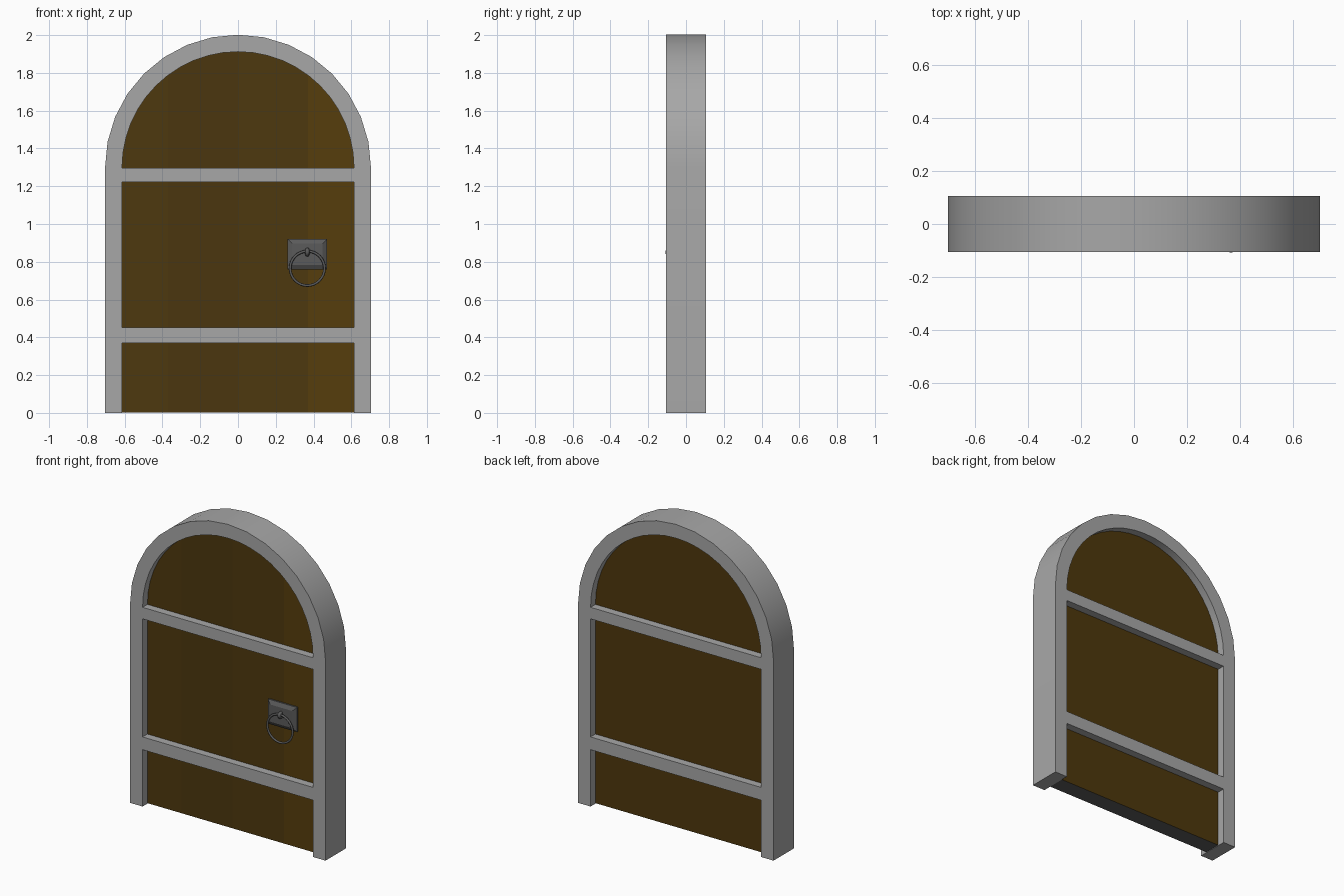
import bpy, bmesh
from math import sin, cos, pi, radians
from mathutils import Matrix

if "Cube" in bpy.data.objects:
    bpy.data.objects.remove(bpy.data.objects["Cube"])

SPRING = 1.298      # height where the arch begins
DEPTH = 0.105       # half depth of the frame
PANEL = 0.055       # half depth of the door panel
HX, HZ = 0.367, 0.84  # handle plate centre


def material(name, rgb):
    m = bpy.data.materials.new(name)
    m.diffuse_color = (*rgb, 1)
    m.use_nodes = True
    m.node_tree.nodes["Principled BSDF"].inputs["Base Color"].default_value = m.diffuse_color
    return m


stone = material("stone_grey", (0.39, 0.39, 0.39))
iron = material("dark_iron", (0.105, 0.105, 0.105))
wood = material("dark_wood", (0.076, 0.039, 0.0035))
planks = [material(f"plank_wood_{i}", c) for i, c in enumerate((
    (0.076, 0.040, 0.0045), (0.070, 0.037, 0.0045),
    (0.076, 0.040, 0.0045), (0.094, 0.048, 0.0035)))]


def finish(name, bm, mat=None, smooth=None):
    bmesh.ops.recalc_face_normals(bm, faces=bm.faces)
    me = bpy.data.meshes.new(name)
    bm.to_mesh(me)
    bm.free()
    ob = bpy.data.objects.new(name, me)
    bpy.context.collection.objects.link(ob)
    if mat:
        me.materials.append(mat)
    if smooth:
        bpy.ops.object.select_all(action='DESELECT')
        ob.select_set(True)
        bpy.context.view_layer.objects.active = ob
        bpy.ops.object.shade_smooth_by_angle(angle=radians(smooth))
    return ob


def arch(r, n, base=0.0):
    """Outline of an arched opening from bottom right to bottom left."""
    curve = [(r * cos(pi * i / n), SPRING + r * sin(pi * i / n)) for i in range(n + 1)]
    return [(r, base)] + curve + [(-r, base)]


def extrude_profile(pts, half):
    bm = bmesh.new()
    face = bm.faces.new([bm.verts.new((x, -half, z)) for x, z in pts])
    out = bmesh.ops.extrude_face_region(bm, geom=[face])
    verts = [g for g in out["geom"] if isinstance(g, bmesh.types.BMVert)]
    bmesh.ops.translate(bm, verts=verts, vec=(0, 2 * half, 0))
    return bm


def box(name, x0, x1, y0, y1, z0, z1, mat=None):
    bm = bmesh.new()
    bmesh.ops.create_cube(bm, size=1, matrix=Matrix.Translation(
        ((x0 + x1) / 2, (y0 + y1) / 2, (z0 + z1) / 2)) @ Matrix.Diagonal((x1 - x0, y1 - y0, z1 - z0, 1)))
    return finish(name, bm, mat)


def torus(name, centre, R, r, axis, n, m, mat):
    bm = bmesh.new()
    rings = []
    for i in range(n):
        a = 2 * pi * i / n
        rings.append([bm.verts.new(((R + r * cos(b)) * cos(a), r * sin(b), (R + r * cos(b)) * sin(a)))
                      for b in (2 * pi * j / m for j in range(m))])
    for i in range(n):
        p, q = rings[i], rings[(i + 1) % n]
        for j in range(m):
            k = (j + 1) % m
            bm.faces.new((p[j], q[j], q[k], p[k]))
    turn = Matrix.Rotation(pi / 2, 4, 'Z') if axis == 'X' else Matrix()
    bmesh.ops.transform(bm, matrix=Matrix.Translation(centre) @ turn, verts=bm.verts)
    return finish(name, bm, mat, 60)


# Stone frame
finish("door_frame", extrude_profile(arch(0.704, 16) + arch(0.614, 24)[::-1], DEPTH), stone, 30)

# Recessed wooden panel, front split into four plank tones, dark underside
bm = extrude_profile(arch(0.622, 24, 0.003), PANEL)
for x in (-0.37, 0, 0.37):
    bmesh.ops.bisect_plane(bm, geom=bm.verts[:] + bm.edges[:] + bm.faces[:],
                           plane_co=(x, 0, 0), plane_no=(1, 0, 0))
bmesh.ops.recalc_face_normals(bm, faces=bm.faces)
for f in bm.faces:
    f.normal_update()
    x = f.calc_center_median().x
    if f.normal.y < -0.5:
        f.material_index = 2 + sum(x > c for c in (-0.37, 0, 0.37))
    elif f.normal.z < -0.5:
        f.material_index = 1
panel = finish("door_panel", bm)
for m in [wood, iron] + planks:
    panel.data.materials.append(m)

# Cross rails, front and back
for pos, z0, z1 in (("upper", 1.222, 1.297), ("lower", 0.37, 0.453)):
    for side, s in (("front", -1), ("back", 1)):
        y0, y1 = sorted((s * 0.045, s * DEPTH))
        box(f"{pos}_rail_{side}", -0.614, 0.614, y0, y1, z0, z1, stone)

# Handle plate with sloped rim
bm = bmesh.new()
loops = []
for w, h, y in ((0.104, 0.08, -0.05), (0.104, 0.08, -0.066), (0.08, 0.056, -0.08)):
    loops.append([bm.verts.new((HX + sx * w, y, HZ + sz * h))
                  for sx, sz in ((-1, -1), (1, -1), (1, 1), (-1, 1))])
for p, q in zip(loops, loops[1:]):
    for j in range(4):
        k = (j + 1) % 4
        bm.faces.new((p[j], p[k], q[k], q[j]))
bm.faces.new(loops[0])
bm.faces.new(loops[-1])
finish("handle_plate", bm, iron)

# Pull ring hanging from a small staple
torus("pull_ring", (HX, -0.092, 0.765), 0.091, 0.007, 'Y', 32, 8, iron)
torus("ring_staple", (HX, -0.085, 0.851), 0.013, 0.011, 'X', 16, 8, iron)
